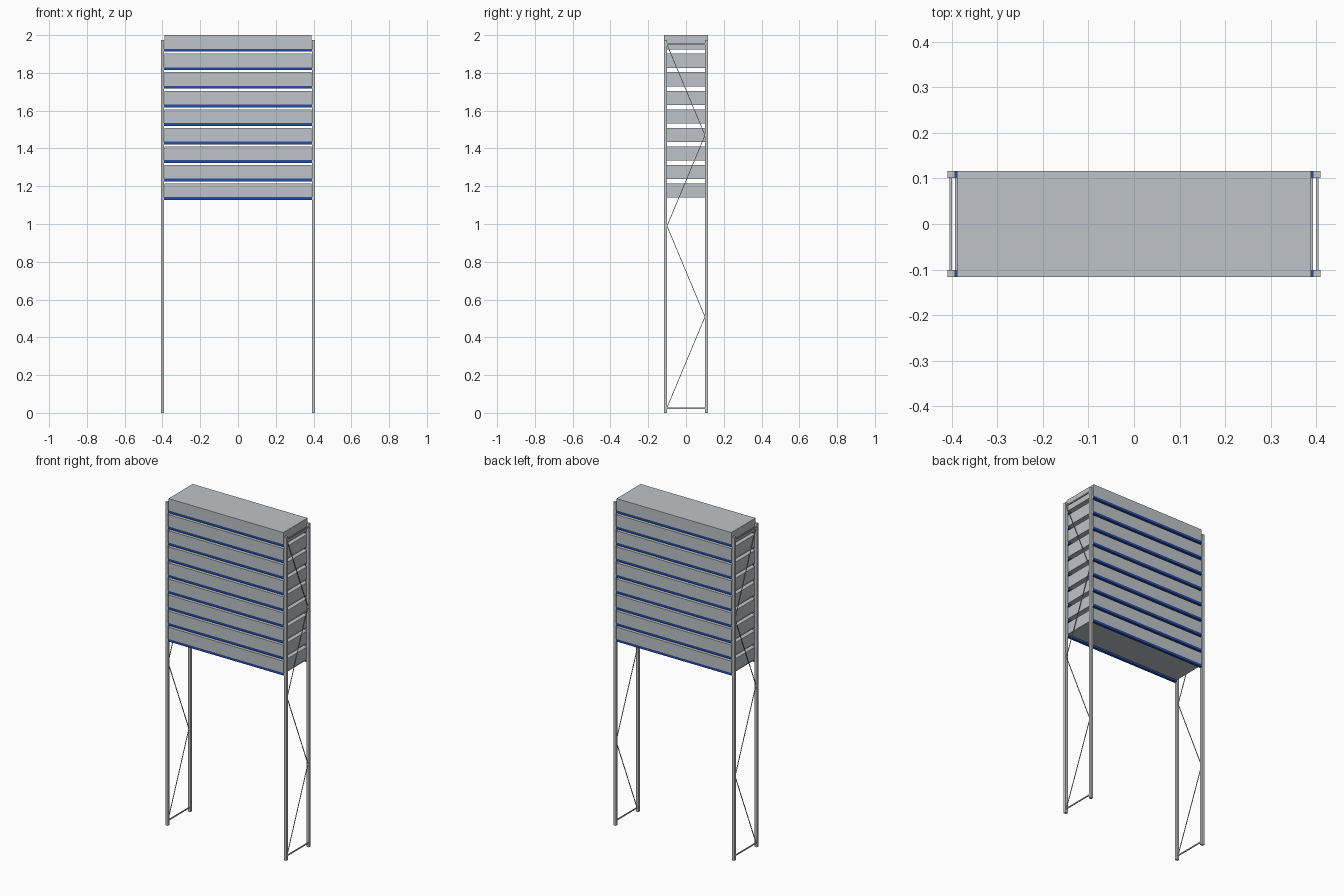
import bpy
import bmesh
from mathutils import Vector, Matrix

cube = bpy.data.objects.get("Cube")
if cube:
    bpy.data.objects.remove(cube, do_unlink=True)


def material(name, rgb):
    m = bpy.data.materials.new(name)
    m.use_nodes = True
    m.diffuse_color = (*rgb, 1)
    m.node_tree.nodes["Principled BSDF"].inputs["Base Color"].default_value = (*rgb, 1)
    return m


BIN = material("bin grey", (0.52, 0.55, 0.58))
STEEL = material("steel grey", (0.56, 0.57, 0.58))
BLUE = material("beam blue", (0.02, 0.075, 0.38))


def add_object(name, bm, mat):
    mesh = bpy.data.meshes.new(name)
    bm.to_mesh(mesh)
    bm.free()
    mesh.materials.append(mat)
    obj = bpy.data.objects.new(name, mesh)
    bpy.context.collection.objects.link(obj)
    return obj


def box(name, centre, size, mat):
    bm = bmesh.new()
    bmesh.ops.create_cube(bm, size=1, matrix=Matrix.Translation(centre) @ Matrix.Diagonal((*size, 1)))
    return add_object(name, bm, mat)


def bar(name, start, end, width, mat):
    """Square bar between two points."""
    a, b = Vector(start), Vector(end)
    turn = (b - a).to_track_quat("Z", "Y").to_matrix().to_4x4()
    bm = bmesh.new()
    bmesh.ops.create_cube(bm, size=1, matrix=Matrix.Translation((a + b) / 2) @ turn
                          @ Matrix.Diagonal((width, width, (b - a).length, 1)))
    return add_object(name, bm, mat)


POST_X, POST_Y, POST_W, POST_H = 0.4005, 0.1085, 0.016, 1.975
INNER_Y = POST_Y - POST_W / 2
OUTER_Y = POST_Y + POST_W / 2
BEAM_X = POST_X - POST_W / 2
BEAM_H = 0.015
BIN_X, BIN_H = 0.388, 0.0724
LEVELS, FIRST, STEP = 9, 1.142, 0.0982

# End frames: posts, level ties and zigzag braces
for side, sx in (("left", 1), ("right", -1)):
    for end, sy in (("front", -1), ("back", 1)):
        box(f"{side}_{end}_post", (sx * POST_X, sy * POST_Y, POST_H / 2),
            (POST_W, POST_W, POST_H), STEEL)
    x = sx * 0.402
    for end, z in (("lower", 0.025), ("upper", 1.955)):
        box(f"{side}_{end}_tie", (x, 0, z), (0.005, 2 * INNER_Y, 0.007), STEEL)
    for i in range(4):
        y = INNER_Y if i % 2 else -INNER_Y
        z = 0.028 + i * 0.4805
        bar(f"{side}_brace_{i + 1}", (x, y, z), (x, -y, z + 0.4805), 0.0035, STEEL)

# Storage levels: beams, shelf panel and bin
for i in range(LEVELS):
    top = FIRST + i * STEP
    for end, sy in (("front", -1), ("back", 1)):
        box(f"{end}_beam_{i + 1}", (0, sy * POST_Y, top - BEAM_H / 2),
            (2 * BEAM_X, POST_W, BEAM_H), BLUE)
    box(f"shelf_{i + 1}", (0, 0, top - 0.0015), (2 * BEAM_X, 2 * INNER_Y, 0.003), BIN)
    box(f"bin_{i + 1}", (0, 0, top + BIN_H / 2), (2 * BIN_X, 2 * OUTER_Y, BIN_H), BIN)
